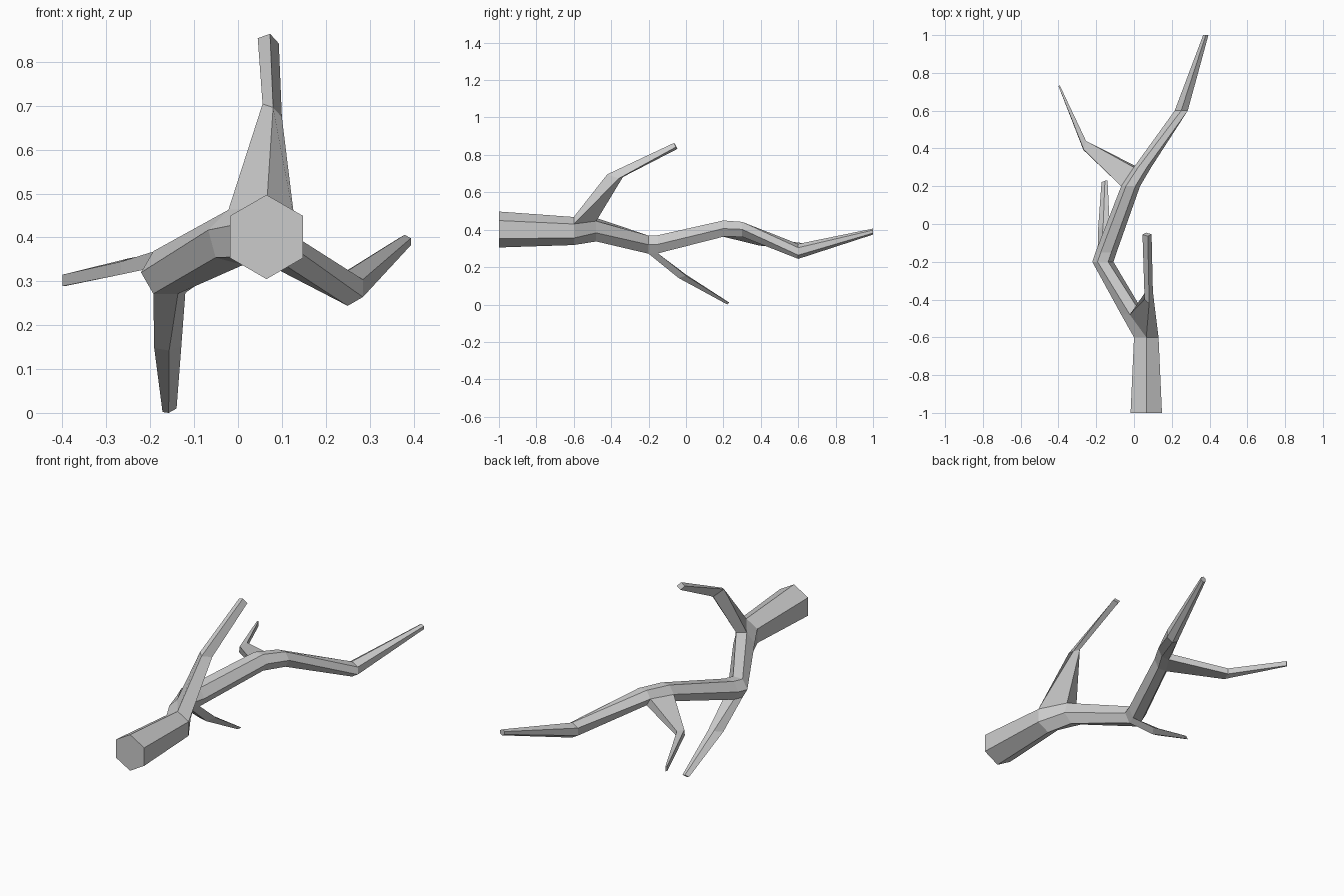
import bpy
import bmesh
from math import sin, cos, radians
from mathutils import Vector

SIDES = 6

default_cube = bpy.data.objects.get("Cube")
if default_cube:
    bpy.data.objects.remove(default_cube, do_unlink=True)

# Bare wood: one flat grey
wood = bpy.data.materials.new("pale_grey_wood")
wood.use_nodes = True
wood.diffuse_color = (0.6, 0.6, 0.6, 1)
wood.node_tree.nodes["Principled BSDF"].inputs["Base Color"].default_value = wood.diffuse_color

bm = bmesh.new()


def hexagon(x, y, z, radius, twist):
    """Upright hexagonal section of the main limb; corner zero is the top one."""
    angles = [radians(90 + twist + 360 * k / SIDES) for k in range(SIDES)]
    return [bm.verts.new((x + radius * cos(a), y, z + radius * sin(a))) for a in angles]


def four_sided(centre, across, along):
    """Four-cornered twig section from its centre and two half edges."""
    c, u, v = Vector(centre), Vector(across), Vector(along)
    return [bm.verts.new(p) for p in (c - u - v, c + u - v, c + u + v, c - u + v)]


def bridge(first, second, skip=()):
    """Join two matching sections with quads."""
    count = len(first)
    for k in range(count):
        n = (k + 1) % count
        if k not in skip:
            bm.faces.new((first[k], first[n], second[n], second[k]))


# Main limb stations: x, y, z, radius, twist
stations = [
    (.065, -1, .401, .096, 0),
    (.065, -.6, .393, .075, 0),
    (-.005, -.48, .4, .065, 15),
    (-.165, -.2, .32, .056, 30),
    (-.148, -.15, .322, .056, 30),
    (-.018, .2, .406, .05, 30),
    (.045, .3, .402, .046, 30),
    (.25, .6, .284, .04, 0),
    (.38, 1, .39, .016, 0),
]
rings = [hexagon(*s) for s in stations]

# Twigs: start station, limb side, then the elbow and tip sections
twigs = [
    # upper twig
    (1, 5,
     ((.078, -.379, .689), (-.01, -.031, .011), (-.012, .011, .004)),
     ((.069, -.055, .848), (-.01, -.005, .011), (-.014, .004, -.005))),
    # lower twig
    (3, 2,
     ((-.16, -.02, .151), (.017, 0, -.003), (.014, .02, .006)),
     ((-.156, .225, .006), (.007, 0, -.001), (.009, .004, .005))),
    # side twig
    (5, 1,
     ((-.261, .416, .333), (-.001, -.001, -.015), (.006, .023, .003)),
     ((-.397, .733, .302), (0, 0, -.013), (.003, .003, 0))),
]
open_sides = {start: side for start, side, elbow, tip in twigs}

# Limb skin, left open where twigs grow
for i in range(len(rings) - 1):
    bridge(rings[i], rings[i + 1], skip=(open_sides.get(i),))
bm.faces.new(rings[0])
bm.faces.new(rings[-1])

# Twigs grown from the open sides
for start, side, elbow, tip in twigs:
    near, far = rings[start], rings[start + 1]
    after = (side + 1) % SIDES
    base = [near[side], near[after], far[after], far[side]]
    middle, end = four_sided(*elbow), four_sided(*tip)
    bridge(base, middle)
    bridge(middle, end)
    bm.faces.new(end)

bmesh.ops.recalc_face_normals(bm, faces=bm.faces[:])
mesh = bpy.data.meshes.new("forked_branch")
bm.to_mesh(mesh)
bm.free()
mesh.materials.append(wood)
branch = bpy.data.objects.new("forked_branch", mesh)
bpy.context.collection.objects.link(branch)
